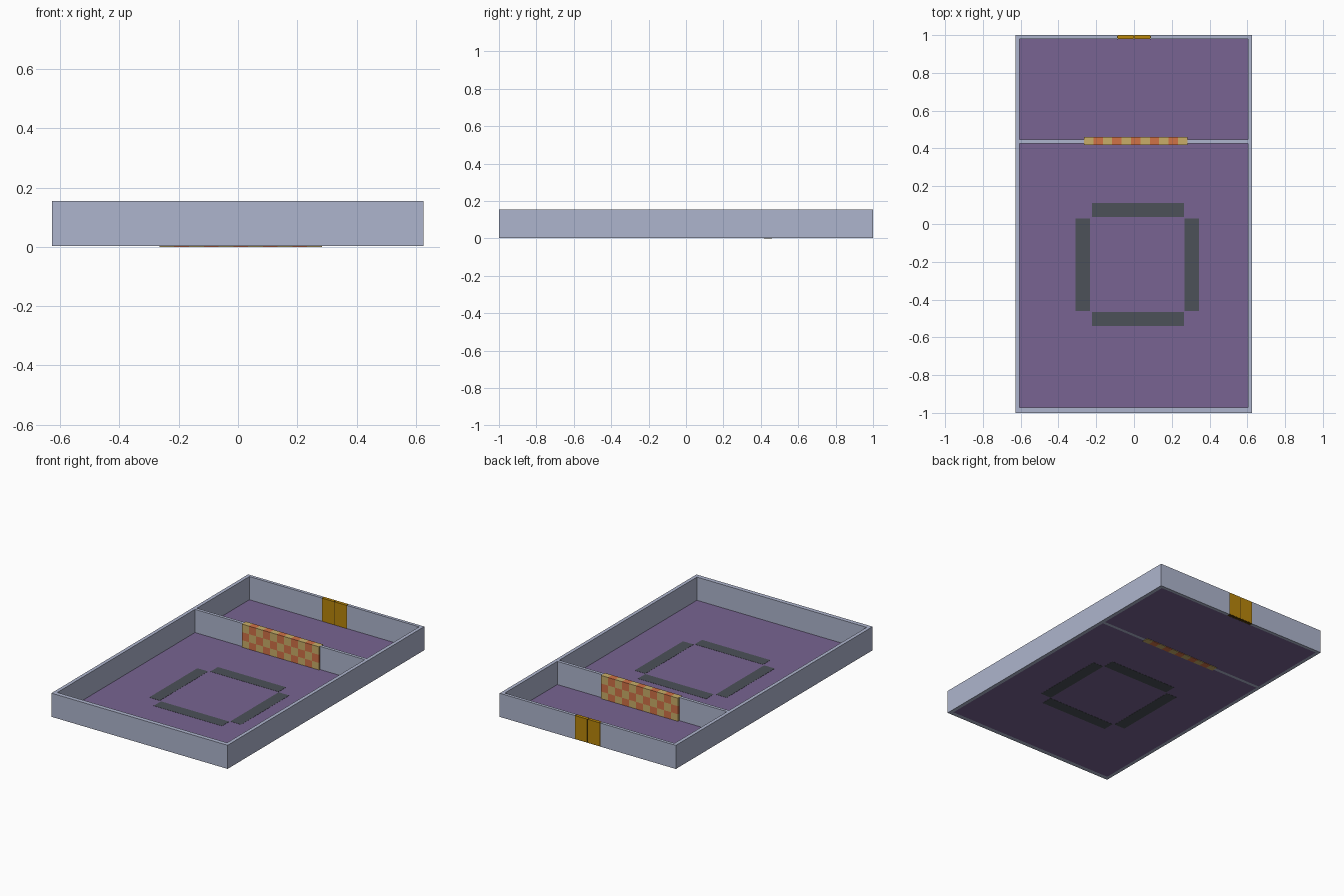
import bpy, bmesh

if "Cube" in bpy.data.objects:
    bpy.data.objects.remove(bpy.data.objects["Cube"])


def material(name, r, g, b):
    lin = [((c / 255 + 0.055) / 1.055) ** 2.4 if c > 10 else c / 255 / 12.92 for c in (r, g, b)]
    m = bpy.data.materials.new(name)
    m.diffuse_color = (*lin, 1)
    m.use_nodes = True
    m.node_tree.nodes["Principled BSDF"].inputs["Base Color"].default_value = m.diffuse_color
    return m


WALL = material("pale blue grey", 174, 181, 205)
FLOOR = material("muted purple", 120, 100, 146)
STRIP = material("charcoal", 76, 81, 88)
GOLD = material("dark gold", 184, 134, 11)
BROWN = material("dark brown", 80, 58, 8)
TAN = material("tan", 201, 174, 104)
ORANGE = material("burnt orange", 208, 114, 70)


def add_box(bm, x0, x1, y0, y1, z0, z1, mat=0):
    vs = [bm.verts.new((x, y, z)) for z in (z0, z1)
          for x, y in ((x0, y0), (x1, y0), (x1, y1), (x0, y1))]
    for ids in ((3, 2, 1, 0), (4, 5, 6, 7), (0, 1, 5, 4), (1, 2, 6, 5), (2, 3, 7, 6), (3, 0, 4, 7)):
        bm.faces.new([vs[i] for i in ids]).material_index = mat


def finish(name, bm, *mats):
    me = bpy.data.meshes.new(name)
    bm.to_mesh(me)
    bm.free()
    for m in mats:
        me.materials.append(m)
    ob = bpy.data.objects.new(name, me)
    bpy.context.collection.objects.link(ob)


def box(name, mat, *dims):
    bm = bmesh.new()
    add_box(bm, *dims)
    finish(name, bm, mat)


B, H = 0.003, 0.155          # wall bottom and top
XL, XR = -0.628, 0.626       # outer sides
IL, IR = -0.605, 0.603       # inner sides
YF, YB = -0.972, 0.98        # inner front and back

# Outer walls, back wall split around the door
box("left_wall", WALL, XL, IL, -1, 1, B, H)
box("right_wall", WALL, IR, XR, -1, 1, B, H)
box("front_wall", WALL, IL, IR, -1, YF, B, H)
box("back_wall_left", WALL, IL, -0.09, YB, 1, B, H)
box("back_wall_right", WALL, 0.09, IR, YB, 1, B, H)

# Dividing wall on both sides of the chequered gate
box("divider_left", WALL, IL, -0.265, 0.427, 0.447, B, H)
box("divider_right", WALL, 0.282, IR, 0.427, 0.447, B, H)

# Thin floors of both rooms
box("main_floor", FLOOR, IL, IR, YF, 0.427, B, 0.006)
box("back_floor", FLOOR, IL, IR, 0.447, YB, B, 0.006)

# Four dark floor strips around an open square
box("strip_back", STRIP, -0.222, 0.264, 0.036, 0.112, 0.002, 0.007)
box("strip_front", STRIP, -0.222, 0.264, -0.54, -0.466, 0.002, 0.007)
box("strip_left", STRIP, -0.31, -0.234, -0.46, 0.03, 0.002, 0.007)
box("strip_right", STRIP, 0.268, 0.344, -0.46, 0.03, 0.002, 0.007)

# Double back door: dark core with a gold leaf plate each side of the seam
box("door_core", BROWN, -0.09, 0.09, YB + 0.001, 0.999, B, H - 0.001)
for side, x0, x1 in (("left", -0.085, -0.003), ("right", 0.003, 0.085)):
    box("door_leaf_" + side, GOLD, x0, x1, YB - 0.001, 1.0, B + 0.003, H)

# Chequered gate: a grid of two-coloured blocks
COLS, ROWS = 11, 3
X0, X1 = -0.265, 0.283
dx, dz = (X1 - X0) / COLS, H / ROWS
bm = bmesh.new()
for i in range(COLS):
    for j in range(ROWS):
        add_box(bm, X0 + i * dx, X0 + (i + 1) * dx, 0.418, 0.46,
                j * dz, (j + 1) * dz, (i + j) % 2)
# drop the hidden faces between blocks
bmesh.ops.remove_doubles(bm, verts=bm.verts, dist=1e-5)
bm.faces.ensure_lookup_table()
inner = {}
for f in bm.faces:
    inner.setdefault(frozenset(f.verts), []).append(f)
hidden = [f for g in inner.values() if len(g) > 1 for f in g]
hidden += [f for f in bm.faces if f not in hidden and all(not e.is_manifold and len(e.link_faces) > 3
                                                         for e in f.edges)]
bmesh.ops.delete(bm, geom=list(set(hidden)), context='FACES')
finish("chequered_gate", bm, TAN, ORANGE)
